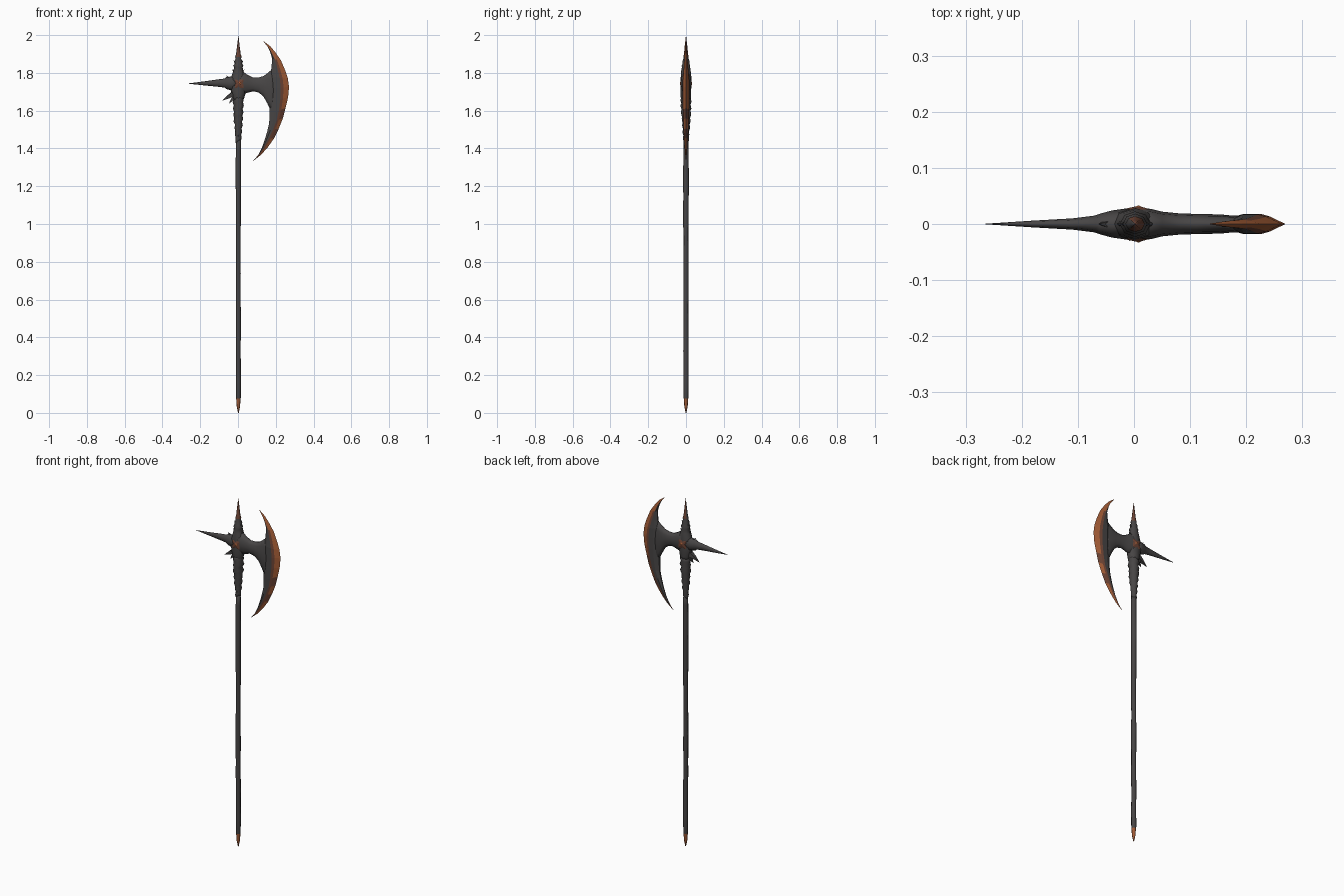
import bpy, bmesh, math, random
from mathutils import Vector

if "Cube" in bpy.data.objects:
    bpy.data.objects.remove(bpy.data.objects["Cube"])

random.seed(4)


def material(name, rgb):
    m = bpy.data.materials.new(name)
    m.diffuse_color = (*rgb, 1)
    m.use_nodes = True
    m.node_tree.nodes["Principled BSDF"].inputs["Base Color"].default_value = m.diffuse_color
    return m


MATS = [material("dark iron", (0.064, 0.060, 0.060)),
        material("brown rust", (0.15, 0.056, 0.034)),
        material("orange rust", (0.36, 0.105, 0.036))]


def finish(name, bm, rule=None, smooth=True):
    """Turn a bmesh into an object, colouring faces by rule(centre, normal)."""
    bmesh.ops.recalc_face_normals(bm, faces=bm.faces)
    if rule:
        for f in bm.faces:
            f.material_index = rule(f.calc_center_median(), f.normal)
    me = bpy.data.meshes.new(name)
    bm.to_mesh(me)
    bm.free()
    for m in MATS:
        me.materials.append(m)
    ob = bpy.data.objects.new(name, me)
    bpy.context.collection.objects.link(ob)
    if smooth:
        me.polygons.foreach_set("use_smooth", [True] * len(me.polygons))
    return ob


def loft(name, rings, rule=None, smooth=True):
    """Skin a list of closed rings of points, capping both ends."""
    bm = bmesh.new()
    loops = [[bm.verts.new(p) for p in r] for r in rings]
    n = len(loops[0])
    for a, b in zip(loops, loops[1:]):
        for i in range(n):
            j = (i + 1) % n
            bm.faces.new((a[i], a[j], b[j], b[i]))
    bm.faces.new(loops[0])
    bm.faces.new(loops[-1])
    return finish(name, bm, rule, smooth)


def ring_z(z, rx, ry, n=8, tilt=0.0, jitter=0.0):
    pts = []
    for i in range(n):
        a = 2 * math.pi * i / n
        k = 1 + random.uniform(-jitter, jitter)
        pts.append((0.002 + rx * k * math.cos(a), ry * k * math.sin(a),
                    z + tilt * math.cos(a + 0.6)))
    return pts


def ring_x(x, z_low, z_high, ry, n=10):
    c, h = (z_low + z_high) / 2, (z_high - z_low) / 2
    return [(x, ry * math.cos(2 * math.pi * i / n), c + h * math.sin(2 * math.pi * i / n))
            for i in range(n)]


def thorn(name, base, tip, r, mat=0):
    """Small four-sided spike from base to tip."""
    base, tip = Vector(base), Vector(tip)
    d = (tip - base).normalized()
    u = d.orthogonal().normalized()
    v = d.cross(u)
    rings = [[p + (u * math.cos(a) + v * math.sin(a)) * s
              for a in (0, math.pi / 2, math.pi, 3 * math.pi / 2)]
             for p, s in ((base, r), (base.lerp(tip, 0.5), r * 0.6), (tip, 0.0005))]
    return loft(name, rings, lambda c, nn: mat, False)


# shaft with slightly uneven rings and a rusty pointed foot
rings = [ring_z(0.0, 0.002, 0.002), ring_z(0.035, 0.009, 0.009), ring_z(0.075, 0.0115, 0.0115)]
for i in range(18):
    z = 0.085 + i * 1.385 / 17
    swell = 0.0015 if 1.0 < z < 1.35 else 0
    rings.append(ring_z(z, 0.013 + swell * 0.5, 0.0135 + swell, jitter=0.08))
loft("shaft", rings, lambda c, n: 0 if c.z > 0.08 else (2 if c.z < 0.06 else 1))

# wrapped collar: alternating tilted ridges growing toward the head
rings = []
for i in range(15):
    t = i / 14
    r = (0.0135 + 0.014 * min(1, t * 1.4)) * (1.07 if i % 2 else 0.87)
    rings.append(ring_z(1.43 + 0.24 * t, r, r, 10, 0.009, 0.08))
loft("collar", rings)

# hub and top spike
profile = [(1.645, .022, .024), (1.67, .032, .027), (1.70, .040, .028), (1.745, .048, .029),
           (1.78, .038, .028), (1.805, .028, .026), (1.83, .022, .022), (1.838, .027, .023),
           (1.85, .018, .018), (1.862, .022, .018), (1.875, .014, .014), (1.885, .017, .014),
           (1.90, .012, .011), (1.94, .007, .007), (1.997, .0005, .0005)]
loft("hub_and_top_spike", [ring_z(z, a, b, 8, 0, 0.03) for z, a, b in profile],
     lambda c, n: 1 if c.z > 1.89 and n.x > -0.5 else 0)

# back spike
loft("back_spike", [ring_x(*s, 8) for s in (
    (-.005, 1.700, 1.790, .029), (-.04, 1.708, 1.780, .024), (-.062, 1.715, 1.778, .018),
    (-.070, 1.722, 1.770, .015), (-.11, 1.727, 1.765, .010), (-.18, 1.734, 1.755, .006),
    (-.265, 1.743, 1.744, .0005))])

# neck flaring into the blade
loft("blade_neck", [ring_x(*s) for s in (
    (0, 1.690, 1.800, .029), (.03, 1.685, 1.808, .027), (.05, 1.692, 1.792, .022),
    (.08, 1.701, 1.777, .019), (.11, 1.694, 1.778, .018), (.135, 1.672, 1.786, .0175),
    (.155, 1.635, 1.802, .017), (.175, 1.59, 1.82, .015), (.20, 1.62, 1.80, .014))])

# crescent blade: outer x, outer z, inner x, inner z, half thickness, rust start fraction
stations = [(.137, 1.967, .135, 1.966, .0005, .1), (.170, 1.942, .156, 1.940, .004, .12),
            (.197, 1.910, .169, 1.915, .006, .2), (.227, 1.867, .181, 1.875, .008, .3),
            (.249, 1.815, .177, 1.825, .012, .45), (.264, 1.770, .168, 1.780, .017, .55),
            (.270, 1.725, .166, 1.720, .018, .58), (.265, 1.670, .167, 1.650, .018, .58),
            (.252, 1.615, .167, 1.580, .017, .58), (.238, 1.560, .165, 1.535, .015, .55),
            (.216, 1.505, .156, 1.495, .013, .5), (.192, 1.455, .143, 1.450, .010, .42),
            (.159, 1.408, .125, 1.400, .007, .3), (.123, 1.367, .106, 1.364, .004, .2),
            (.080, 1.333, .079, 1.333, .0005, .1)]
rings = []
for ox, oz, ix, iz, t, f in stations:
    half = [(0.0, t * .3), (f * .5, t), (f, t), (f + (1 - f) * .35, t * .75)]
    section = half + [(1.0, 0.0)] + [(k, -y) for k, y in reversed(half)]
    rings.append([(ix + (ox - ix) * k, y, iz + (oz - iz) * k) for k, y in section])
blade = loft("crescent_blade", rings, None, False)
# colour by strip across the section: rust at the cutting edge, brown behind it
for i, p in enumerate(blade.data.polygons):
    row, strip = divmod(i, 9)
    if row >= len(stations) - 1:
        continue
    if strip in (3, 4):
        p.material_index = 2 if row < 8 or row > 11 else (2 if row % 2 else 1)
    elif strip in (2, 5):
        p.material_index = 2 if row < 3 else 1
    elif row > 12:
        p.material_index = 1

# rusty diamond bosses on both faces of the hub
for side, label in ((-1, "front"), (1, "back")):
    thorn(label + "_boss", (0.006, side * 0.026, 1.742), (0.006, side * 0.032, 1.742), 0.032, 1)
    thorn(label + "_boss_core", (0.008, side * 0.028, 1.744), (0.008, side * 0.033, 1.744), 0.015, 2)

# small thorns around the head
thorn("lower_thorn_long", (-.015, 0, 1.695), (-.086, 0, 1.652), .020)
thorn("lower_thorn_short", (-.015, 0, 1.68), (-.048, 0, 1.637), .015)
thorn("upper_thorn", (-.035, 0, 1.755), (-.062, 0, 1.786), .014)
for s in (-1, 1):
    thorn("spike_barb", (.002 + s * .008, 0, 1.835), (.002 + s * .025, 0, 1.866), .009)
    thorn("shoulder_barb", (.002 + s * .012, 0, 1.79), (.002 + s * .032, 0, 1.818), .012)
